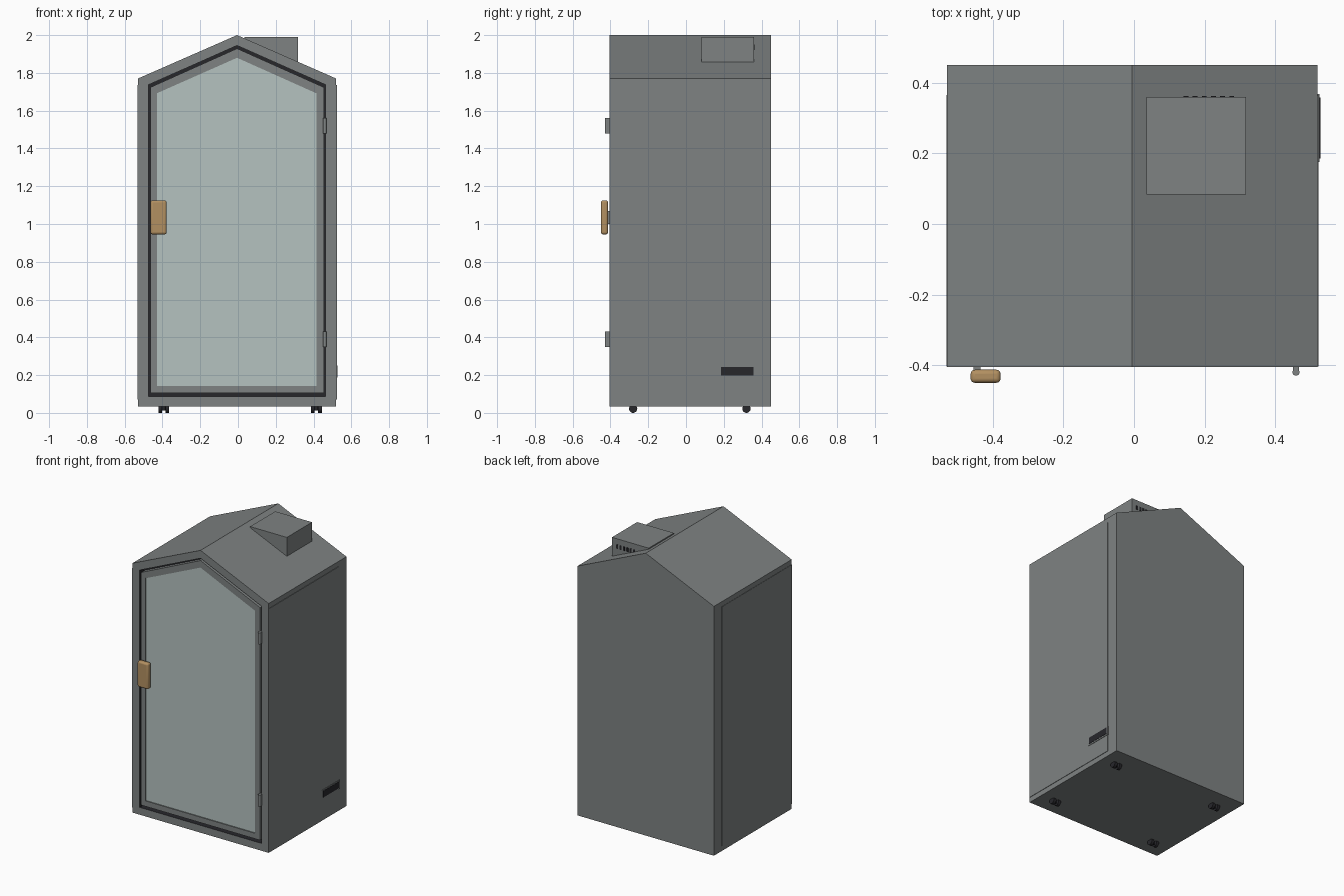
import bpy, bmesh
from mathutils import Matrix, Vector

cube = bpy.data.objects.get("Cube")
if cube:
    bpy.data.objects.remove(cube)


def material(name, rgb):
    m = bpy.data.materials.new(name)
    m.use_nodes = True
    color = (*rgb, 1)
    m.diffuse_color = color
    m.node_tree.nodes["Principled BSDF"].inputs["Base Color"].default_value = color
    return m


GREY = material("grey panel", (0.21, 0.225, 0.225))
GLASS = material("pale glass", (0.46, 0.54, 0.525))
WOOD = material("warm wood", (0.45, 0.28, 0.12))
DARK = material("dark rubber", (0.02, 0.02, 0.024))


def finish(bm, name, *mats):
    bmesh.ops.recalc_face_normals(bm, faces=bm.faces)
    mesh = bpy.data.meshes.new(name)
    bm.to_mesh(mesh)
    bm.free()
    for m in mats:
        mesh.materials.append(m)
    ob = bpy.data.objects.new(name, mesh)
    bpy.context.collection.objects.link(ob)
    return ob


def gable(x0, x1, bottom, eave, apex):
    """House-shaped outline with its ridge slightly off centre."""
    return [(x0, bottom), (x1, bottom), (x1, eave), (-0.005, apex), (x0, eave)]


def loft(name, loops, mats, closed=False, dark_from=None):
    """Join outlines placed at different depths; cap the ends unless closed."""
    bm = bmesh.new()
    rings = [[bm.verts.new((x, y, z)) for x, z in outline] for outline, y in loops]
    pairs = list(zip(rings, rings[1:]))
    if closed:
        pairs.append((rings[-1], rings[0]))
    for step, (a, b) in enumerate(pairs):
        for i in range(len(a)):
            j = (i + 1) % len(a)
            f = bm.faces.new((a[i], a[j], b[j], b[i]))
            f.material_index = int(dark_from is not None and step >= dark_from)
    if not closed:
        bm.faces.new(rings[0])
        bm.faces.new(rings[-1]).material_index = int(dark_from is not None)
    return finish(bm, name, *mats)


def box(name, lo, hi, mat, bevel=0):
    lo, hi = Vector(lo), Vector(hi)
    bm = bmesh.new()
    bmesh.ops.create_cube(bm, size=1)
    bmesh.ops.transform(bm, verts=bm.verts,
                        matrix=Matrix.Translation((lo + hi) / 2) @ Matrix.Diagonal((*(hi - lo), 1)))
    ob = finish(bm, name, mat)
    if bevel:
        mod = ob.modifiers.new("rounding", "BEVEL")
        mod.width, mod.segments = bevel, 4
        smooth(ob)
    return ob


def smooth(ob):
    bpy.ops.object.select_all(action="DESELECT")
    bpy.context.view_layer.objects.active = ob
    ob.select_set(True)
    bpy.ops.object.shade_smooth_by_angle()


def cylinder(name, center, radius, length, axis, mat):
    bm = bmesh.new()
    bmesh.ops.create_cone(bm, cap_ends=True, segments=20, radius1=radius,
                          radius2=radius, depth=length)
    turn = Matrix.Rotation(1.5708, 4, "Y") if axis == "X" else Matrix()
    bmesh.ops.transform(bm, verts=bm.verts, matrix=Matrix.Translation(center) @ turn)
    ob = finish(bm, name, mat)
    smooth(ob)
    return ob


# Cabin shell with a dark door recess
outer = gable(-0.53, 0.52, 0.035, 1.77, 2.0)
recess = gable(-0.474, 0.464, 0.086, 1.737, 1.945)
loft("cabin", [(outer, 0.45), (outer, -0.405), (recess, -0.405), (recess, -0.365)],
     (GREY, DARK), dark_from=2)

# Door frame and glass pane
rim = gable(-0.463, 0.454, 0.105, 1.724, 1.929)
pane = gable(-0.43, 0.415, 0.143, 1.692, 1.88)
loft("door_frame", [(rim, -0.367), (rim, -0.405), (pane, -0.405), (pane, -0.367)],
     (GREY,), closed=True)
loft("door_glass", [(pane, -0.37), (pane, -0.398)], (GLASS,))

# Door handle and hinges
box("door_handle", (-0.463, -0.45, 0.945), (-0.378, -0.413, 1.125), WOOD, 0.012)
box("handle_mount", (-0.455, -0.415, 1.0), (-0.435, -0.4, 1.07), GREY)
for label, z in (("lower", 0.39), ("upper", 1.52)):
    cylinder(label + "_hinge", (0.459, -0.42, z), 0.01, 0.08, "Z", GREY)
    box(label + "_hinge_leaf", (0.45, -0.415, z - 0.04), (0.468, -0.395, z + 0.04), GREY)

# Thin cladding on both sides
box("left_cladding", (0.515, -0.404, 0.07), (0.523, 0.365, 1.735), GREY)
box("right_cladding", (-0.532, -0.404, 0.07), (-0.525, 0.365, 1.735), GREY)

# Side air vent
box("vent_frame", (0.515, 0.175, 0.187), (0.526, 0.368, 0.25), GREY)
box("vent_grille", (0.52, 0.185, 0.197), (0.528, 0.358, 0.242), DARK)

# Rooftop ventilation box with rear slots
box("roof_box", (0.035, 0.083, 1.84), (0.318, 0.36, 1.99), GREY)
for i in range(6):
    x = 0.14 + i * 0.026
    box(f"roof_slot_{i + 1}", (x, 0.355, 1.922), (x + 0.014, 0.363, 1.95), DARK)

# Twin-wheel casters
for side, x in (("right", -0.393), ("left", 0.415)):
    for end, y in (("front", -0.28), ("back", 0.32)):
        name = f"{end}_{side}_caster"
        for n, dx in enumerate((-0.019, 0.019)):
            cylinder(f"{name}_wheel_{n + 1}", (x + dx, y, 0.022), 0.022, 0.02, "X", DARK)
        cylinder(name + "_stem", (x, y, 0.028), 0.009, 0.03, "Z", DARK)
